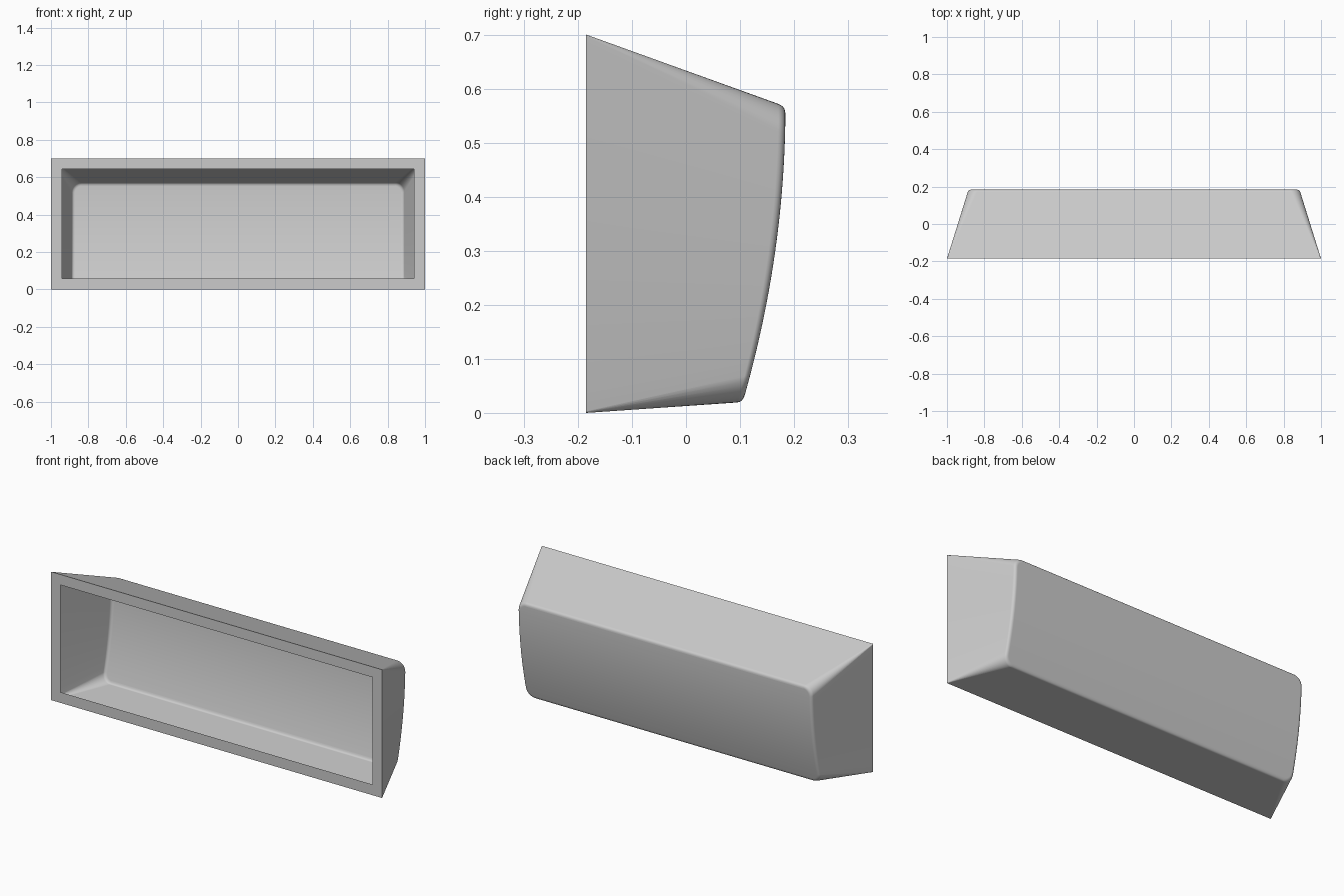
import bpy, bmesh, math
from mathutils import Vector

cube = bpy.data.objects.get("Cube")
if cube:
    bpy.data.objects.remove(cube)

FRONT_Y = -0.185
ARC, SIDE, FILLET = 8, 20, 5

grey = bpy.data.materials.new("plain grey")
grey.use_nodes = True
colour = (0.6, 0.6, 0.6, 1)
grey.diffuse_color = colour
grey.node_tree.nodes["Principled BSDF"].inputs["Base Color"].default_value = colour


def back_y(z):
    """Bowed profile of the back panel."""
    return 0.184 - 0.264 * (0.567 - z) ** 2


def half_outline(half_width, low, high, radius, depth):
    """Right half of a rounded rectangle, from bottom to top."""
    pts = []
    for i in range(ARC + 1):
        a = math.pi / 2 * i / ARC
        pts.append((half_width - radius + radius * math.sin(a),
                    low + radius - radius * math.cos(a)))
    for i in range(1, SIDE):
        pts.append((half_width, low + radius + (high - low - 2 * radius) * i / SIDE))
    for i in range(ARC + 1):
        a = math.pi / 2 * i / ARC
        pts.append((half_width - radius + radius * math.cos(a),
                    high - radius + radius * math.sin(a)))
    return [Vector((x, depth(z), z)) for x, z in pts]


def finish(bm, name):
    bmesh.ops.recalc_face_normals(bm, faces=bm.faces)
    mesh = bpy.data.meshes.new(name)
    bm.to_mesh(mesh)
    bm.free()
    mesh.materials.append(grey)
    obj = bpy.data.objects.new(name, mesh)
    bpy.context.collection.objects.link(obj)
    return obj


# Tapered shell: walls, softened back edge and bowed back panel
front = half_outline(1.0, 0.0, 0.7, 0.003, lambda z: FRONT_Y)
corner = half_outline(0.885, 0.02, 0.567, 0.05, back_y)
inset = half_outline(0.871, 0.034, 0.553, 0.036, back_y)
rows = [front]
for k in range(FILLET + 1):
    t = k / FILLET
    rows.append([c.lerp(f, 0.035) * (1 - t) ** 2 + c * 2 * t * (1 - t) + i * t * t
                 for f, c, i in zip(front, corner, inset)])

bm = bmesh.new()
rings = []
for row in rows:
    right = [bm.verts.new(p) for p in row]
    left = [bm.verts.new((-p.x, p.y, p.z)) for p in row]
    rings.append(right + left[::-1])
count = len(rings[0])
for a, b in zip(rings, rings[1:]):
    for i in range(count):
        j = (i + 1) % count
        bm.faces.new((a[i], a[j], b[j], b[i]))
last = rings[-1]
for i in range(count // 2 - 1):
    bm.faces.new((last[i], last[i + 1], last[count - 2 - i], last[count - 1 - i]))
shell = finish(bm, "tapered_shell")
bpy.ops.object.select_all(action="DESELECT")
shell.select_set(True)
bpy.context.view_layer.objects.active = shell
bpy.ops.object.shade_smooth_by_angle(angle=math.radians(35))
weighted = shell.modifiers.new("clean shading", "WEIGHTED_NORMAL")
weighted.keep_sharp = True

# Flat border around the open front
bm = bmesh.new()
loops = []
for w, low, high in ((1.0, 0.0, 0.7), (0.942, 0.058, 0.643)):
    loops.append([bm.verts.new((x, FRONT_Y, z))
                  for x, z in ((-w, low), (w, low), (w, high), (-w, high))])
outer, inner = loops
for i in range(4):
    j = (i + 1) % 4
    bm.faces.new((outer[i], outer[j], inner[j], inner[i]))
for f in bm.faces:
    f.normal_update()
border = finish(bm, "front_border")
if border.data.polygons[0].normal.y > 0:
    border.data.flip_normals()
